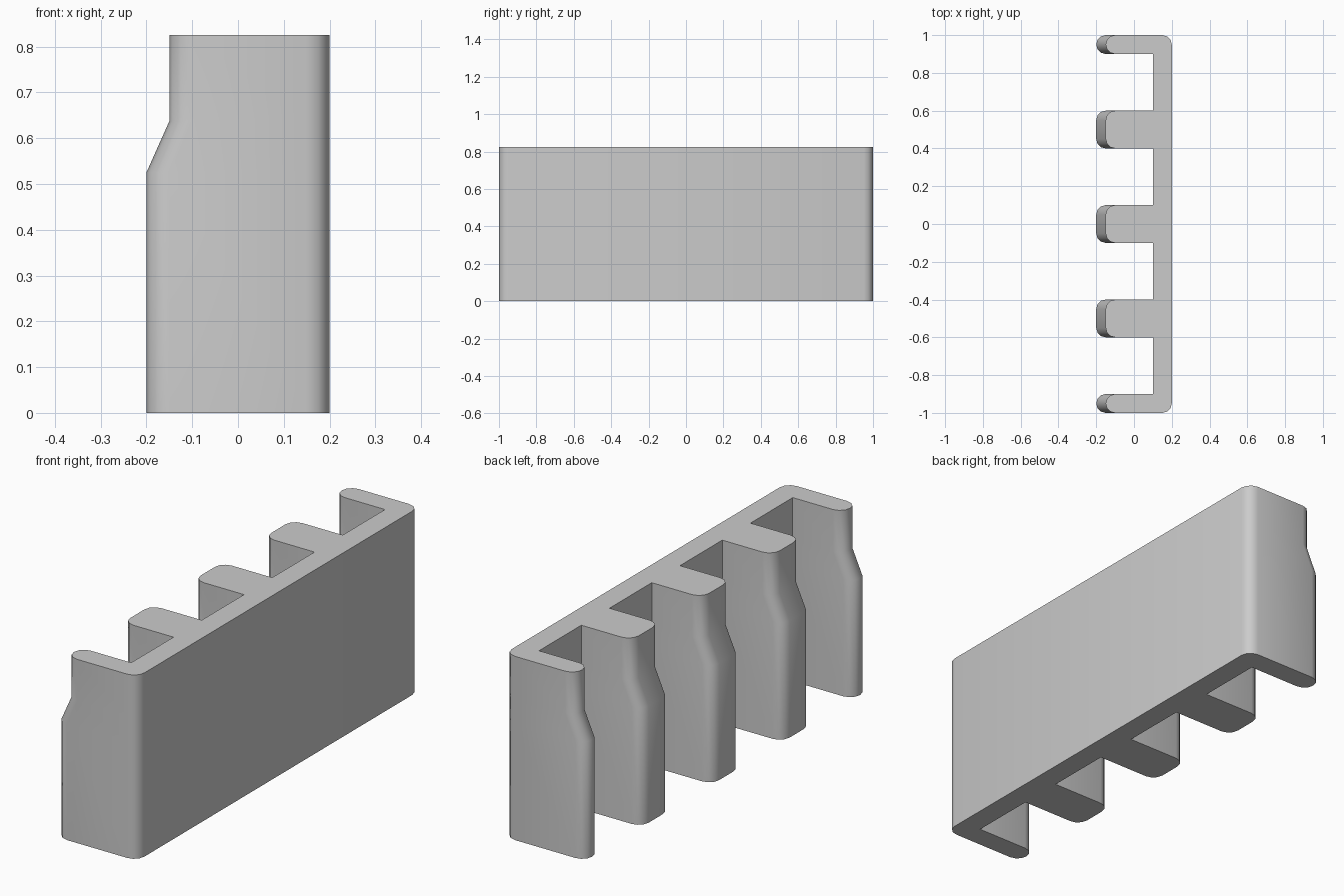
import bpy
import bmesh
from math import cos, sin, radians

cube = bpy.data.objects.get("Cube")
if cube:
    bpy.data.objects.remove(cube, do_unlink=True)

R = 0.05                # corner radius in plan
TIP, ROOT, BACK = -0.2, 0.1, 0.2
STEP = 0.05             # how far the finger tips draw back at the top
FINGERS = [(-1, -0.9), (-0.6, -0.4), (-0.1, 0.1), (0.4, 0.6), (0.9, 1)]


def arc(cx, cy, start):
    """Clockwise quarter round in three steps."""
    return [(cx + R * cos(radians(start - a)), cy + R * sin(radians(start - a)))
            for a in (0, 30, 60, 90)]


# Plan outline as (x, y, is_tip), clockwise from the front of the comb
outline = []
for y0, y1 in FINGERS:
    if y0 > -1:
        outline.append((ROOT, y0, False))
    tip = arc(TIP + R, y0 + R, 270) + arc(TIP + R, y1 - R, 180)
    for x, y in tip:
        if not outline or abs(x - outline[-1][0]) + abs(y - outline[-1][1]) > 1e-4:
            outline.append((x, y, True))
    if y1 < 1:
        outline.append((ROOT, y1, False))
for x, y in arc(BACK - R, 1 - R, 90) + arc(BACK - R, -1 + R, 0):
    outline.append((x, y, False))

# Loft the outline through the heights, drawing the tips back
bm = bmesh.new()
rings = []
for z, shift in ((0, 0), (0.525, 0), (0.637, STEP), (0.825, STEP)):
    rings.append([bm.verts.new((x + shift * tip, y, z)) for x, y, tip in outline])
n = len(outline)
for low, high in zip(rings, rings[1:]):
    for i in range(n):
        j = (i + 1) % n
        bm.faces.new((low[i], low[j], high[j], high[i]))
bm.faces.new(rings[0])
bm.faces.new(rings[-1])
bmesh.ops.recalc_face_normals(bm, faces=bm.faces)

mesh = bpy.data.meshes.new("comb_block")
bm.to_mesh(mesh)
bm.free()
block = bpy.data.objects.new("comb_block", mesh)
bpy.context.collection.objects.link(block)

# Plain grey
grey = bpy.data.materials.new("light_grey")
grey.use_nodes = True
colour = (0.6, 0.6, 0.6, 1)
grey.diffuse_color = colour
grey.node_tree.nodes["Principled BSDF"].inputs["Base Color"].default_value = colour
mesh.materials.append(grey)

bpy.ops.object.select_all(action="DESELECT")
block.select_set(True)
bpy.context.view_layer.objects.active = block
bpy.ops.object.shade_smooth_by_angle(angle=radians(40))
